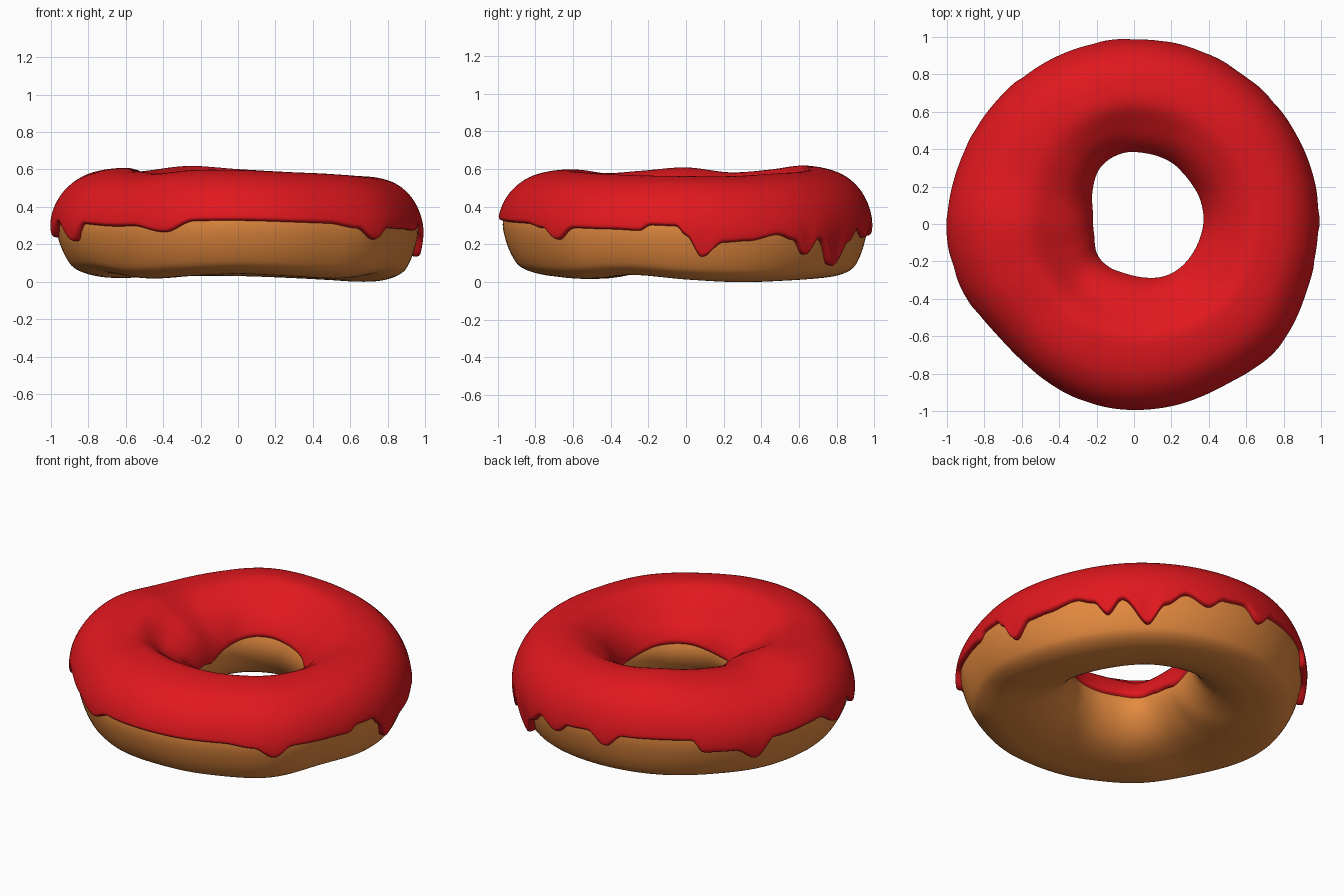
import bpy, math

if "Cube" in bpy.data.objects:
    bpy.data.objects.remove(bpy.data.objects["Cube"])

SEG = 400


def smooth(p0, p1, p2, p3, t):
    return 0.5 * (2*p1 + (p2-p0)*t + (2*p0-5*p1+4*p2-p3)*t*t + (3*p1-p0-3*p2+p3)*t**3)


def around(values, deg):
    """Smooth periodic curve through evenly spaced values."""
    n = len(values)
    f = (deg % 360) / 360 * n
    i = int(f)
    return smooth(*[values[(i+k) % n] for k in (-1, 0, 1, 2)], f - i)


def keyed(keys, deg):
    """Eased periodic interpolation of (angle, value) keys."""
    deg %= 360
    ring = keys + [(keys[0][0] + 360, keys[0][1])]
    for (a, va), (b, vb) in zip(ring, ring[1:]):
        if a <= deg <= b:
            t = (deg - a) / (b - a)
            return va + (vb - va) * t * t * (3 - 2*t)
    return keys[0][1]


# plan outline every 20 degrees, height variation every 22.5 degrees
OUTER = [.985, .985, .985, .985, .985, .985, .985, .98, .985,
         .997, .98, .94, .955, .99, .995, .99, 1.01, .985]
HOLE = [.37, .375, .37, .375, .37, .37, .345, .285, .24,
        .225, .23, .255, .265, .27, .29, .315, .33, .35]
TOP = [-.034, -.034, -.02, -.01, .005, .022, 0, -.014,
       .012, -.005, -.018, 0, 0, -.01, -.02, -.03]
BOTTOM = [-.015, -.03, -.022, -.01, 0, 0, 0, -.01,
          0, .015, -.012, 0, .012, 0, -.012, .01]
# how far the shoulder sinks towards the hole, every 45 degrees
DIP = [.02, .01, .03, .01, .03, .06, .045, .05]

# cross-section: (0 = hole, 1 = rim), height; from the bottom up the outside and over
PROFILE = [(.6, .03), (.74, .038), (.855, .068), (.915, .115), (.97, .2), (1, .3), (.975, .39),
           (.895, .475), (.76, .54), (.57, .57), (.38, .565), (.2, .51), (.06, .4),
           (0, .28), (.06, .17), (.2, .085), (.4, .04)]

# lower edge of the icing with its drips
EDGE = [(0, .27), (5, .16), (12, .24), (20, .25), (30, .28), (36, .25), (41, .17), (46, .25),
        (55, .11), (61, .22), (68, .29), (76, .24), (82, .30), (90, .31), (97, .24),
        (103, .31), (127, .32), (131, .25), (142, .25), (149, .19), (156, .30), (175, .31),
        (185, .23), (193, .31), (204, .21), (210, .31), (232, .31), (246, .265), (256, .32),
        (300, .32), (310, .30), (317, .24), (323, .30), (335, .29), (345, .285), (349, .32),
        (357, .32)]
INNER_EDGE = [.31, .33, .35, .32, .27, .31, .30, .34]


def section(t):
    n = len(PROFILE)
    i = int(t // 1)
    ps = [PROFILE[(i+k) % n] for k in (-1, 0, 1, 2)]
    return [smooth(*[p[c] for p in ps], t - i) for c in (0, 1)]


def find(lo, hi, z):
    """Section parameter between lo and hi where the height equals z."""
    rising = section(hi)[1] > section(lo)[1]
    for _ in range(24):
        mid = (lo + hi) / 2
        if (section(mid)[1] < z) == rising:
            lo = mid
        else:
            hi = mid
    return lo


def point(deg, t):
    u, z = section(t)
    r0, r1 = around(HOLE, deg) + .015, around(OUTER, deg) - .022
    k = z / .57
    h = z + around(BOTTOM, deg) * (1 - k) + around(TOP, deg) * k
    if z > .28 and 0 < u < .5:
        h -= around(DIP, deg) * math.sin(math.pi * u / .5) ** 2
    return r0 + (r1 - r0) * u, h


def lofted(name, rings, closed, color):
    m = len(rings[0])
    verts = [v for ring in rings for v in ring]
    faces = []
    for i in range(len(rings)):
        a, b = i * m, (i + 1) % len(rings) * m
        for j in range(m if closed else m - 1):
            k = (j + 1) % m
            faces.append((a + j, b + j, b + k, a + k))
    mesh = bpy.data.meshes.new(name)
    mesh.from_pydata(verts, [], faces)
    mesh.polygons.foreach_set("use_smooth", [True] * len(faces))
    ob = bpy.data.objects.new(name, mesh)
    bpy.context.collection.objects.link(ob)
    mat = bpy.data.materials.new(name)
    mat.diffuse_color = color
    mat.use_nodes = True
    mat.node_tree.nodes["Principled BSDF"].inputs["Base Color"].default_value = mat.diffuse_color
    mesh.materials.append(mat)


def spin(deg, r, z):
    a = math.radians(deg)
    return (r * math.cos(a), r * math.sin(a), z)


# dough ring
n = len(PROFILE)
dough = []
for i in range(120):
    deg = i * 3
    dough.append([spin(deg, *point(deg, j * n / 68)) for j in range(68)])
lofted("dough", dough, True, (.78, .255, .05, 1))

# icing shell: dough surface pushed outward, with rounded edges and fuller drips
STEPS = [0, .003, .008, .015, .025, .04] + [.06 + .88 * k / 36 for k in range(37)] \
    + [.96, .975, .985, .992, .997, 1]
icing = []
for i in range(SEG):
    deg = i * 360 / SEG
    edge = keyed(EDGE, deg)
    t0 = find(2.5, 6, edge)
    t1 = find(11, 13, around(INNER_EDGE, deg))
    drip = max(0, .32 - edge)
    ring = []
    for s in STEPS:
        t = t0 + (t1 - t0) * s
        r, z = point(deg, t)
        ra, za = point(deg, t - .02)
        rb, zb = point(deg, t + .02)
        length = math.hypot(rb - ra, zb - za)
        nr, nz = (zb - za) / length, -(rb - ra) / length
        d = min(1, min(s, 1 - s) / .025)
        thick = .024 + .1 * drip * math.exp(-(s / .1) ** 2)
        off = (thick + .008) * math.sqrt(1 - (1 - d) ** 2) - .008
        ring.append(spin(deg, r + nr * off, z + nz * off))
    icing.append(ring)
lofted("icing", icing, False, (.75, .009, .013, 1))
